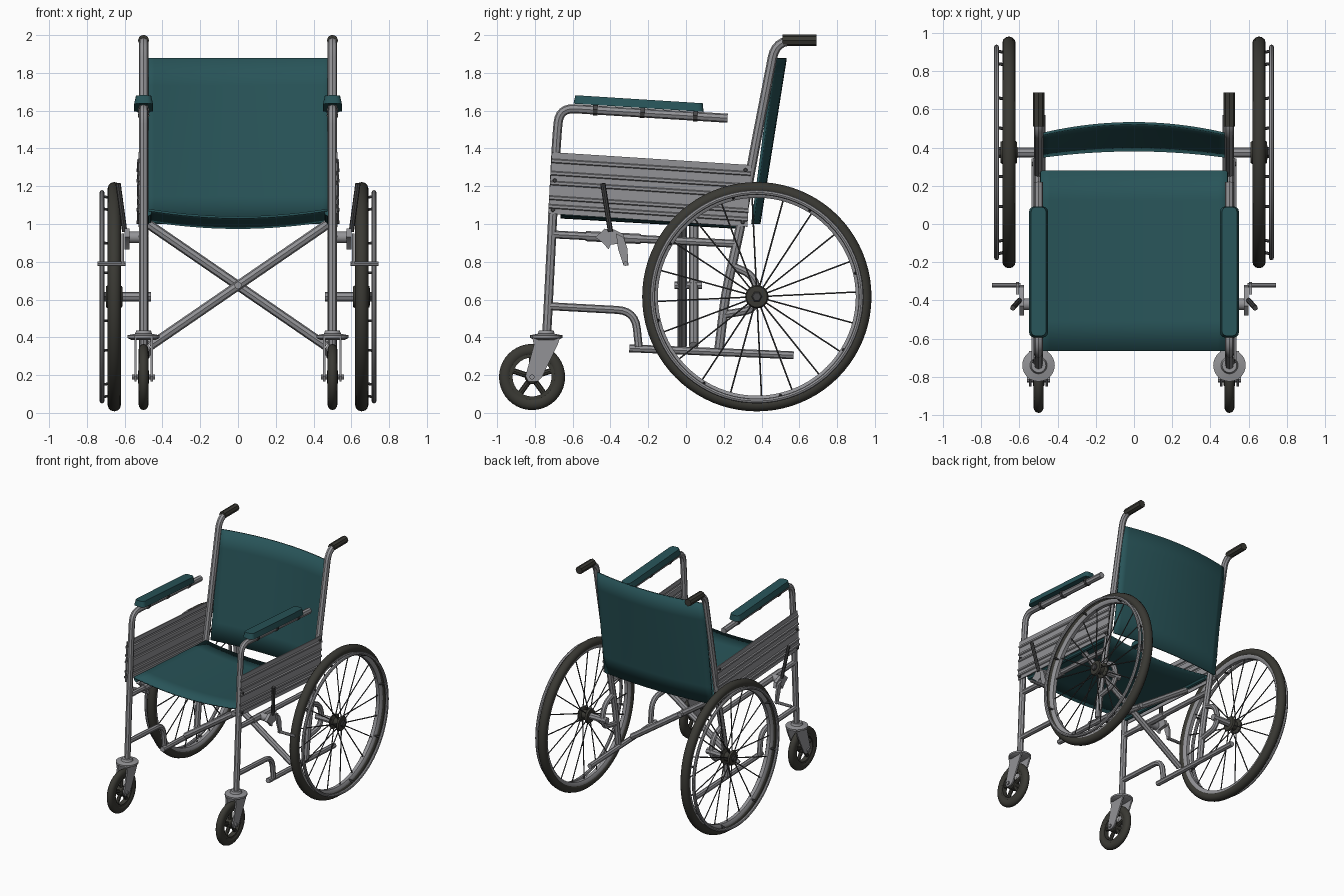
import bpy, bmesh, math
from mathutils import Vector, Matrix

if "Cube" in bpy.data.objects:
    bpy.data.objects.remove(bpy.data.objects["Cube"])


def material(name, rgb):
    m = bpy.data.materials.new(name)
    m.diffuse_color = (*rgb, 1)
    m.use_nodes = True
    m.node_tree.nodes["Principled BSDF"].inputs["Base Color"].default_value = m.diffuse_color
    return m


METAL = material("grey_metal", (0.29, 0.29, 0.305))
RUBBER = material("dark_rubber", (0.042, 0.041, 0.034))
FABRIC = material("teal_fabric", (0.021, 0.088, 0.098))
DARK = material("dark_steel", (0.06, 0.06, 0.062))


def finish(ob, mat, angle=40):
    if not ob.data.materials:
        ob.data.materials.append(mat)
    bpy.ops.object.select_all(action='DESELECT')
    ob.select_set(True)
    bpy.context.view_layer.objects.active = ob
    if ob.type == 'CURVE':
        bpy.ops.object.convert(target='MESH')
        ob = bpy.context.object
    bpy.ops.object.shade_smooth_by_angle(angle=math.radians(angle))
    return ob


def mesh_object(name, bm, mat, angle=40):
    bmesh.ops.recalc_face_normals(bm, faces=bm.faces)
    me = bpy.data.meshes.new(name)
    bm.to_mesh(me)
    bm.free()
    ob = bpy.data.objects.new(name, me)
    bpy.context.collection.objects.link(ob)
    return finish(ob, mat, angle)


def fillet(pts, r, steps=6):
    """Round the inner corners of a path."""
    pts = [Vector(p) for p in pts]
    out = [pts[0]]
    for a, b, c in zip(pts, pts[1:], pts[2:]):
        d = min(r, (a - b).length * 0.49, (c - b).length * 0.49)
        p, q = b + (a - b).normalized() * d, b + (c - b).normalized() * d
        for i in range(steps + 1):
            t = i / steps
            out.append(p * (1 - t) ** 2 + b * 2 * t * (1 - t) + q * t * t)
    return out + [pts[-1]]


def tubes(name, paths, radius, mat, bend=0.08, sides=2):
    cu = bpy.data.curves.new(name, 'CURVE')
    cu.dimensions = '3D'
    cu.bevel_depth, cu.bevel_resolution, cu.use_fill_caps = radius, sides, True
    for path in paths:
        pts = fillet(path, bend)
        sp = cu.splines.new('POLY')
        sp.points.add(len(pts) - 1)
        for p, co in zip(sp.points, pts):
            p.co = (*co, 1)
    ob = bpy.data.objects.new(name, cu)
    bpy.context.collection.objects.link(ob)
    return finish(ob, mat)


def lathe(name, profile, centre, mat, segs=64, axis='X'):
    """Revolve a closed (axial, radius) profile."""
    bm, rings = bmesh.new(), []
    for i in range(segs):
        a = 2 * math.pi * i / segs
        c, s = math.cos(a), math.sin(a)
        rings.append([bm.verts.new(Vector((h, r * c, r * s) if axis == 'X' else (r * c, r * s, h))
                                   + Vector(centre)) for h, r in profile])
    n = len(profile)
    for i in range(segs):
        A, B = rings[i], rings[(i + 1) % segs]
        for j in range(n):
            k = (j + 1) % n
            bm.faces.new((A[j], A[k], B[k], B[j]))
    bmesh.ops.remove_doubles(bm, verts=bm.verts, dist=1e-5)
    return mesh_object(name, bm, mat)


def oval(ha, hr, r, n=12):
    return [(ha * math.cos(2 * math.pi * i / n), r + hr * math.sin(2 * math.pi * i / n)) for i in range(n)]


def drum(h, r, b=0.006):
    return [(-h, 0), (-h, r - b), (-h + b, r), (h - b, r), (h, r - b), (h, 0)]


def plate(name, yz, x, thick, mat):
    """Extrude a (y, z) outline along x."""
    bm = bmesh.new()
    f = bm.faces.new([bm.verts.new((x - thick / 2, y, z)) for y, z in yz])
    g = bmesh.ops.extrude_face_region(bm, geom=[f])
    bmesh.ops.translate(bm, vec=(thick, 0, 0), verts=[v for v in g['geom'] if isinstance(v, bmesh.types.BMVert)])
    return mesh_object(name, bm, mat)


def sheet(name, fn, mat, thick=0.012, nu=20, nv=6):
    """Curved cloth sheet, u in -1..1 and v in 0..1."""
    bm = bmesh.new()
    g = [[bm.verts.new(fn(-1 + 2 * i / nu, j / nv)) for i in range(nu + 1)] for j in range(nv + 1)]
    for j in range(nv):
        for i in range(nu):
            bm.faces.new((g[j][i], g[j][i + 1], g[j + 1][i + 1], g[j + 1][i]))
    ob = mesh_object(name, bm, mat)
    mod = ob.modifiers.new("thickness", 'SOLIDIFY')
    mod.thickness, mod.offset = thick, 0
    return ob


# Seat and backrest cloth
sheet("seat", lambda u, v: (0.49 * u, -0.665 + 0.945 * v, 1.035 - 0.055 * v + 0.042 * u * u), FABRIC)
sheet("backrest", lambda u, v: (0.495 * u, 0.352 + 0.115 * v + (0.035 + 0.025 * v) * (1 - u * u),
                                1.0 + 0.878 * v), FABRIC, 0.014)

# Folding cross brace
for s, y, n in ((1, -0.02, "front"), (-1, 0.04, "rear")):
    tubes("cross_brace_" + n, [[(0.475 * s, y, 1.0), (-0.465 * s, y, 0.355)]], 0.025, METAL)
tubes("brace_bolt", [[(0, -0.06, 0.675), (0, 0.085, 0.675)]], 0.02, METAL)

for s, side in ((1, "right"), (-1, "left")):
    X = 0.5 * s

    def P(x, *yz):
        return [(x, y, z) for y, z in yz]

    # Frame tubing
    tubes("front_post_armrest_" + side, [P(X, (-0.738, 0.4), (-0.685, 1.45), (-0.67, 1.615), (0.22, 1.56))],
          0.024, METAL, 0.13)
    tubes("rear_post_" + side, [P(X, (0.175, 0.34), (0.21, 0.63), (0.285, 0.97), (0.37, 1.43), (0.475, 1.97),
                                  (0.66, 1.972))], 0.025, METAL, 0.09)
    tubes("hand_grip_" + side, [P(X, (0.51, 1.972), (0.69, 1.972))], 0.03, RUBBER)
    tubes("side_rails_" + side, [P(X, (-0.71, 0.945), (0.27, 0.895)),
                                 P(X, (-0.73, 0.565), (-0.27, 0.54), (-0.25, 0.35))], 0.021, METAL, 0.11)
    tubes("lower_rail_" + side, [P(0.485 * s, (-0.3, 0.342), (0.57, 0.305))], 0.021, METAL)
    tubes("seat_edge_" + side, [P(0.475 * s, (-0.66, 1.06), (0.28, 1.005))], 0.018, FABRIC)
    tubes("axle_bracket_" + side, [P(X, (0.25, 0.775), (0.355, 0.73), (0.385, 0.62), (0.35, 0.545), (0.2, 0.52))],
          0.021, METAL, 0.07)
    tubes("axle_" + side, [[(0.46 * s, 0.375, 0.615), (0.62 * s, 0.375, 0.615)]], 0.026, METAL)

    # Armrest pad with tapered top
    bm = bmesh.new()
    bmesh.ops.create_cube(bm, size=1, matrix=Matrix.Diagonal((0.1, 0.69, 0.045, 1)))
    bmesh.ops.bevel(bm, geom=[e for e in bm.edges if abs(e.verts[0].co.z - e.verts[1].co.z) > 0.01],
                    offset=0.03, segments=3, affect='EDGES', profile=0.5)
    for v in bm.verts:
        if v.co.z > 0:
            v.co.x *= 0.8
            v.co.y *= 0.98
    bmesh.ops.transform(bm, verts=bm.verts, matrix=Matrix.Translation((X, -0.25, 1.638)) @
                        Matrix.Rotation(math.radians(-3.6), 4, 'X'))
    mesh_object("armrest_pad_" + side, bm, FABRIC)
    tubes("armrest_clips_" + side, [P(X, (y - 0.012, 1.593 - 0.06 * (y + 0.25)), (y + 0.012, 1.592 - 0.06 * (y + 0.25)))
                                    for y in (-0.48, -0.23, 0.05)], 0.031, DARK)

    # Ribbed side panel: cross-section lofted from front to rear
    sec = [(0, 0)]
    for t in (0.12, 0.26, 0.5, 0.66, 0.86):
        sec += [(t - 0.035, 0), (t - 0.02, 0.008), (t + 0.02, 0.008), (t + 0.035, 0)]
    sec += [(1, 0)]
    sec += [(t, d - 0.008) for t, d in reversed(sec)]
    bm = bmesh.new()
    ends = []
    for (y0, z0), (y1, z1) in (((-0.73, 1.055), (-0.71, 1.38)), ((0.325, 0.985), (0.345, 1.312))):
        ends.append([bm.verts.new(((0.528 + d) * s, y0 + (y1 - y0) * t, z0 + (z1 - z0) * t)) for t, d in sec])
    for i in range(len(sec)):
        k = (i + 1) % len(sec)
        bm.faces.new((ends[0][i], ends[0][k], ends[1][k], ends[1][i]))
    for e in ends:
        bm.faces.new(e)
    mesh_object("side_panel_" + side, bm, METAL, 20)
    for y, z in ((-0.695, 1.23), (-0.705, 1.075), (0.315, 1.285), (0.3, 1.01)):
        lathe("panel_rivet_" + side, drum(0.008, 0.011, 0.003), (0.53 * s, y, z), DARK, 10)

    # Drive wheel
    C = (0.655 * s, 0.375, 0.615)
    lathe("drive_tyre_" + side, oval(0.035, 0.034, 0.573), C, RUBBER, 80)
    lathe("drive_rim_" + side, [(-0.026, 0.555), (-0.026, 0.54), (-0.014, 0.524), (0.014, 0.524),
                                (0.026, 0.54), (0.026, 0.555)], C, METAL, 80)
    lathe("push_ring_" + side, oval(0.013, 0.013, 0.552, 8), (0.72 * s, 0.375, 0.615), METAL, 80)
    lathe("drive_hub_" + side, [(-0.045, 0), (-0.045, 0.055), (-0.03, 0.062), (-0.02, 0.035), (0.02, 0.035),
                                (0.03, 0.062), (0.042, 0.055), (0.045, 0)], C, RUBBER, 24)
    lathe("hub_nut_" + side, drum(0.012, 0.028), (0.7 * s, 0.375, 0.615), DARK, 6)

    def around(a, r, x):
        return (x * s, C[1] + r * math.cos(a), C[2] + r * math.sin(a))

    spokes = []
    for i in range(20):
        a = 2 * math.pi * (i + 0.15) / 20
        spokes.append([around(a, 0.05, 0.655 + (0.03 if i % 2 else -0.03)), around(a, 0.53, 0.655)])
    tubes("drive_spokes_" + side, spokes, 0.0045, DARK, sides=1)
    tubes("push_ring_tabs_" + side, [[around(math.pi * (i + 0.3) / 4, 0.535, 0.665),
                                      around(math.pi * (i + 0.3) / 4, 0.548, 0.722)] for i in range(8)],
          0.008, DARK, sides=1)

    # Front caster
    K = (X, -0.815, 0.19)
    lathe("caster_tyre_" + side, oval(0.027, 0.033, 0.142), K, RUBBER, 40)
    lathe("caster_rim_" + side, [(-0.02, 0.122), (-0.02, 0.103), (0.02, 0.103), (0.02, 0.122)], K, RUBBER, 40)
    lathe("caster_hub_" + side, drum(0.03, 0.038), K, RUBBER, 20)
    tubes("caster_spokes_" + side, [[(X, K[1] + r * math.cos(a), K[2] + r * math.sin(a)) for r in (0.02, 0.112)]
                                    for a in (math.pi / 2 + i * 2 * math.pi / 5 for i in range(5))], 0.015, RUBBER)
    tubes("caster_axle_" + side, [[(X - 0.06, *K[1:]), (X + 0.06, *K[1:])]], 0.014, METAL)
    for d in (-0.043, 0.043):
        plate("caster_fork_" + side, [(-0.815, 0.405), (-0.665, 0.405), (-0.68, 0.36), (-0.765, 0.185), (-0.79, 0.165),
                                      (-0.835, 0.165), (-0.85, 0.195), (-0.805, 0.36)], X + d, 0.012, METAL)
    lathe("caster_flange_" + side, [(-0.018, 0), (-0.018, 0.065), (-0.008, 0.085), (0.006, 0.085), (0.014, 0.045),
                                    (0.032, 0.038), (0.032, 0)], (X, -0.74, 0.405), METAL, 28, 'Z')

    # Brake
    lathe("brake_clamp_" + side, drum(0.045, 0.03), (0.545 * s, -0.42, 0.93), METAL, 16)
    plate("brake_plate_" + side, [(-0.48, 0.93), (-0.43, 0.975), (-0.38, 0.97), (-0.33, 0.945), (-0.32, 0.9),
                                  (-0.4, 0.89), (-0.41, 0.865), (-0.44, 0.9)], 0.588 * s, 0.025, METAL)
    plate("brake_arm_" + side, [(-0.37, 0.95), (-0.33, 0.93), (-0.31, 0.87), (-0.305, 0.78), (-0.33, 0.78),
                                (-0.36, 0.87)], 0.61 * s, 0.014, METAL)
    tubes("brake_shoe_" + side, [[(0.595 * s, -0.32, 0.79), (0.745 * s, -0.32, 0.79)]], 0.012, METAL)
    tubes("brake_lever_" + side, [[(0.6 * s, -0.4, 0.96), (0.635 * s, -0.44, 1.215)]], 0.014, DARK)
    tubes("brake_rail_sleeve_" + side, [P(X, (-0.53, 0.936), (-0.24, 0.921))], 0.027, METAL)
